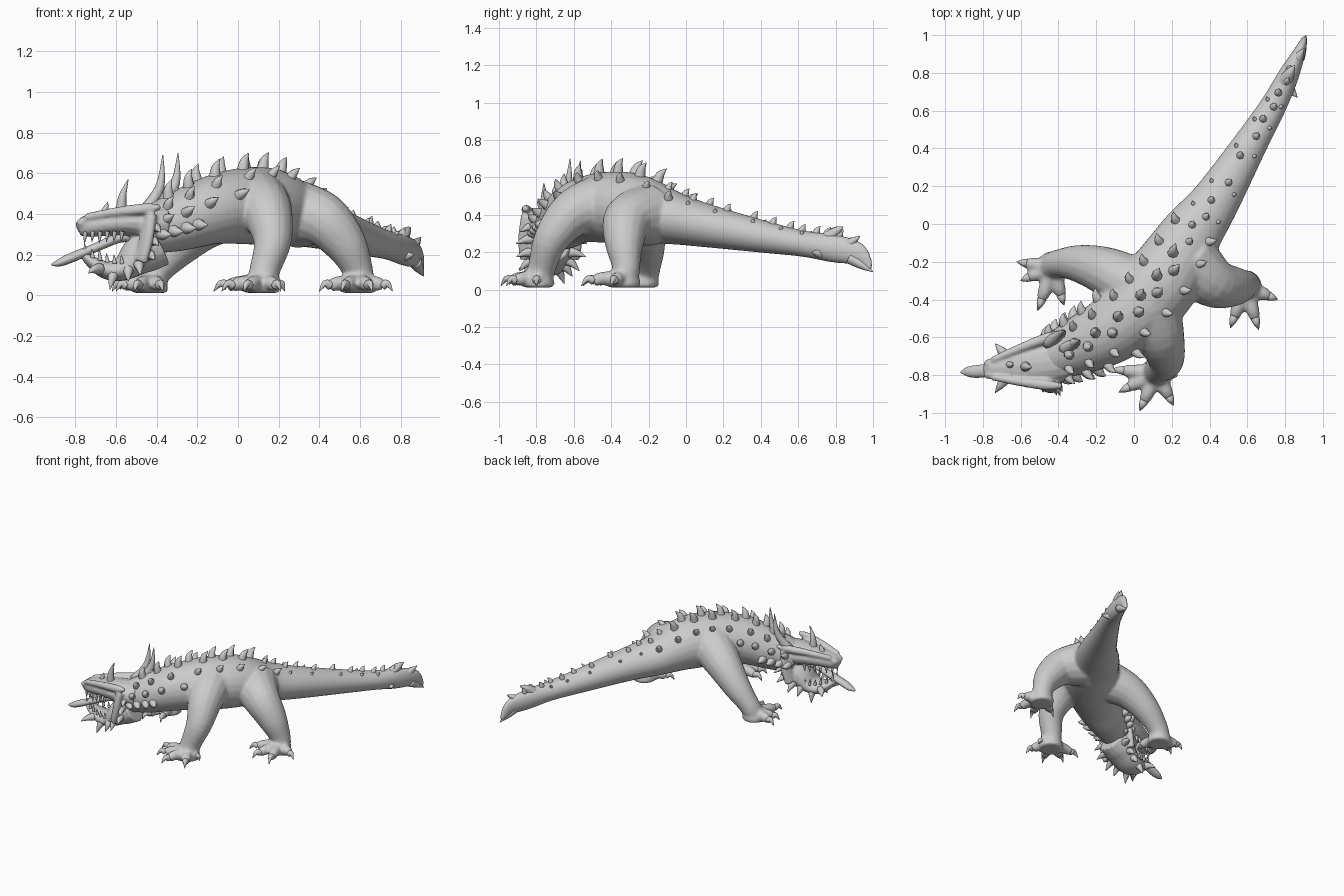
import bpy, bmesh, math
from mathutils import Vector

if "Cube" in bpy.data.objects:
    bpy.data.objects.remove(bpy.data.objects["Cube"])


def spline(pts, n):
    """Catmull-Rom through tuples of any length."""
    p = [pts[0]] + list(pts) + [pts[-1]]
    out = []
    for i in range(1, len(p) - 2):
        a, b, c, d = p[i - 1:i + 3]
        for k in range(n):
            t = k / n
            out.append([0.5 * (2 * q + (r - o) * t + (2 * o - 5 * q + 4 * r - s) * t * t
                        + (3 * q - o - 3 * r + s) * t ** 3) for o, q, r, s in zip(a, b, c, d)])
    return out + [list(pts[-1])]


def frames(path):
    """Centre, side, up and radii along a path of (x, y, z, rx, rz)."""
    res, old, side = [], None, None
    for i, p in enumerate(path):
        t = Vector(path[min(i + 1, len(path) - 1)][:3]) - Vector(path[max(i - 1, 0)][:3])
        t.normalize()
        if side is None:
            side = t.cross(Vector((0, 0, 1)))
            if side.length < 0.05:
                side = Vector((1, 0, 0))
        else:
            side = old.rotation_difference(t) @ side
        side = (side - t * side.dot(t)).normalized()
        old = t
        res.append((Vector(p[:3]), side, side.cross(t), t, max(p[3], .001), max(p[4], .001)))
    return res


def tube(bm, pts, n=5, sides=16):
    pts = [p if len(p) == 5 else (*p, p[3]) for p in pts]
    rings = []
    for c, s, u, t, rx, rz in frames(spline(pts, n)):
        rings.append([bm.verts.new(c + s * rx * math.cos(a) + u * rz * math.sin(a))
                      for a in (2 * math.pi * k / sides for k in range(sides))])
    for a, b in zip(rings, rings[1:]):
        for k in range(sides):
            j = (k + 1) % sides
            bm.faces.new((a[k], a[j], b[j], b[k]))
    bm.faces.new(rings[0])
    bm.faces.new(rings[-1])


def spike(bm, base, tip, r, sag=(0, 0, 0), sides=8):
    base, tip = Vector(base), Vector(tip)
    mid = base.lerp(tip, .5) + Vector(sag)
    tube(bm, [(*base, r), (*mid, r * .68), (*tip, r * .06)], 4, sides)


def finish(bm, name, voxel=0, smooth=0):
    bmesh.ops.recalc_face_normals(bm, faces=bm.faces)
    for f in bm.faces:
        f.smooth = True
    me = bpy.data.meshes.new(name)
    bm.to_mesh(me)
    bm.free()
    ob = bpy.data.objects.new(name, me)
    bpy.context.collection.objects.link(ob)
    if voxel:
        m = ob.modifiers.new("blend", 'REMESH')
        m.mode, m.voxel_size, m.use_smooth_shade = 'VOXEL', voxel, True
        m = ob.modifiers.new("soften", 'SMOOTH')
        m.iterations, m.factor = smooth, 0.5
    return ob


# body, neck and tail along one spine, blended with the three legs
SPINE = [(-.46, -.72, .31, .11, .11), (-.30, -.65, .36, .15, .145), (-.12, -.56, .42, .18, .17),
         (.05, -.42, .44, .20, .19), (.18, -.26, .43, .20, .185), (.30, -.06, .38, .165, .14),
         (.43, .12, .34, .13, .115), (.62, .43, .28, .09, .085), (.74, .63, .245, .07, .07),
         (.82, .79, .22, .055, .075), (.88, .92, .19, .03, .06), (.905, .99, .11, .012, .015)]
LEGS = {
    "front_right": ([(.08, -.43, .46, .17), (.14, -.60, .41, .13), (.17, -.72, .27, .095),
                     (.13, -.77, .12, .075), (.12, -.79, .05, .08)],
                    [(-.12, -.77), (-.08, -.89), (.03, -.99), (.21, -.96), (.23, -.80)]),
    "hind_right": ([(.29, -.20, .40, .17), (.42, -.31, .37, .135), (.53, -.33, .25, .105),
                    (.59, -.32, .12, .075), (.59, -.33, .05, .08)],
                   [(.76, -.40), (.66, -.56), (.51, -.55), (.40, -.43)]),
    "front_left": ([(.02, -.34, .44, .16), (-.15, -.25, .36, .13), (-.29, -.21, .24, .10),
                    (-.40, -.21, .12, .075), (-.43, -.23, .05, .08)],
                   [(-.62, -.20), (-.60, -.30), (-.51, -.46), (-.37, -.43)]),
}
body, claws = bmesh.new(), bmesh.new()
tube(body, SPINE, 6, 24)
for path, toes in LEGS.values():
    tube(body, path)
    foot = Vector(path[-1][:3])
    tube(body, [(foot.x, foot.y, .012, .085), (foot.x, foot.y, .05, .085), (foot.x, foot.y, .10, .06)])
    for x, y in toes:
        tip = Vector((x, y, .02))
        a, b, c = (foot.lerp(tip, k) for k in (.2, .55, .72))
        tube(body, [(a.x, a.y, .06, .045), (b.x, b.y, .058, .036), (c.x, c.y, .045, .03)], 4, 10)
        spike(claws, (c.x, c.y, .05), tip, .025, (0, 0, .022))
finish(body, "body_and_legs", .011, 5)
finish(claws, "claws")


# head: local (forward, side, height) to world
def H(f, s, u):
    return (-.40 - f, -.72 - .13 * f + s, u)


head = bmesh.new()
tube(head, [(*H(f, 0, u), a, b) for f, u, a, b in
            [(-.05, .35, .11, .09), (.05, .355, .125, .085), (.16, .36, .115, .07),
             (.26, .352, .088, .06), (.34, .34, .06, .055), (.385, .32, .03, .035)]])
tube(head, [(*H(f, 0, u), a, b) for f, u, a, b in
            [(-.01, .25, .10, .11), (.08, .20, .115, .10), (.17, .13, .10, .06),
             (.25, .125, .085, .045), (.32, .165, .06, .03), (.365, .205, .03, .018)]])
for s in (-1, 1):
    # brow ridge and cheek flap
    tube(head, [(*H(.35, s * .045, .385), .018), (*H(.2, s * .09, .41), .024),
                (*H(.06, s * .125, .425), .028), (*H(-.02, s * .14, .435), .014)], 5, 10)
    tube(head, [(*H(.03, s * .12, .40), .04, .03), (*H(.05, s * .125, .28), .05, .03),
                (*H(.08, s * .11, .17), .055, .03)], 5, 12)
    tube(head, [(*H(.355, s * .03, .37), .025), (*H(.385, s * .03, .345), .02)], 4, 10)
finish(head, "head", .009, 3)

# horns
horns = bmesh.new()
spike(horns, (-.46, -.63, .41), (-.37, -.565, .69), .034, (.03, .015, -.02), 12)
spike(horns, (-.37, -.66, .45), (-.295, -.62, .70), .034, (.025, .01, -.02), 12)
spike(horns, (-.575, -.755, .41), (-.54, -.76, .57), .028, (-.01, 0, 0), 12)
spike(horns, (-.66, -.745, .40), (-.64, -.745, .46), .02)
finish(horns, "horns")

# frill spikes, jaw spikes and teeth, both sides
frill, teeth = bmesh.new(), bmesh.new()
for s in (-1, 1):
    for f, u, f2, s2, u2, w in [(.02, .34, -.02, .17, .31, .08), (.03, .27, -.01, .19, .245, .09),
                                (.04, .20, .01, .185, .175, .09), (.09, .16, .08, .16, .10, .09),
                                (.14, .13, .14, .13, .07, .08), (.21, .11, .23, .10, .03, .06),
                                (.28, .13, .335, .13, .11, .06)]:
        spike(frill, H(f, s * w, u), H(f2, s * s2, u2), .03, (0, 0, .008))
    for k in range(6):
        f = .17 + .036 * k
        w = .092 - .062 * (k / 5) ** 1.6
        big = 1.4 if k in (3, 5) else 1
        spike(teeth, H(f, s * w, .315), H(f + .005, s * w, .285 - .022 * big), .012)
        w -= .005
        z = .165 + .045 * (k / 5) ** 2
        spike(teeth, H(f, s * w, z - .01), H(f + .005, s * w, z + .035 * big), .011)
finish(frill, "frill_spikes")
finish(teeth, "teeth")

# tongue
tongue = bmesh.new()
tube(tongue, [(-.50, -.735, .285, .03), (-.58, -.75, .285, .034, .026), (-.70, -.765, .235, .032, .022),
              (-.82, -.78, .185, .034, .024), (-.88, -.782, .16, .026, .018), (-.918, -.785, .15, .004)])
finish(tongue, "tongue")

# spikes along back, flanks and tail: (spine position, angle from top, height, base radius)
back = bmesh.new()
N = 10
fr = frames(spline(SPINE, N))
rows = [(.9 + .31 * k, 8 * (-1) ** k, .085, .032) for k in range(12)]
rows += [(4.7 + .4 * k, 6 * (-1) ** k, .042, .024) for k in range(12)]
for sgn in (-1, 1):
    rows += [(.7 + .62 * k, sgn * 40, .06, .028) for k in range(8)]
    rows += [(.5 + .55 * k, sgn * 70, .065, .03) for k in range(4)]
    rows += [(.3 + .3 * k, sgn * 100, .06, .034) for k in range(4)]
    rows += [(5.6 + .6 * k, sgn * 35, .022, .016) for k in range(5)]
for pos, ang, h, r in rows:
    c, s, u, t, rx, rz = fr[round(pos * N)]
    a = math.radians(ang)
    n = (s * math.sin(a) / rx + u * math.cos(a) / rz).normalized()
    p = c + s * math.sin(a) * rx + u * math.cos(a) * rz
    spike(back, p - n * .02, p + n * h * .85 + t * h * .45, r, n * h * .1 - t * h * .1)
finish(back, "back_spikes")

# tail fin tips
fin = bmesh.new()
spike(fin, (.79, .74, .26), (.85, .84, .335), .04, (.005, .01, .012))
spike(fin, (.85, .85, .23), (.90, .93, .285), .035)
spike(fin, (.87, .88, .17), (.912, 1.0, .095), .035)
spike(fin, (.81, .73, .19), (.865, .67, .20), .03)
finish(fin, "tail_fin")
